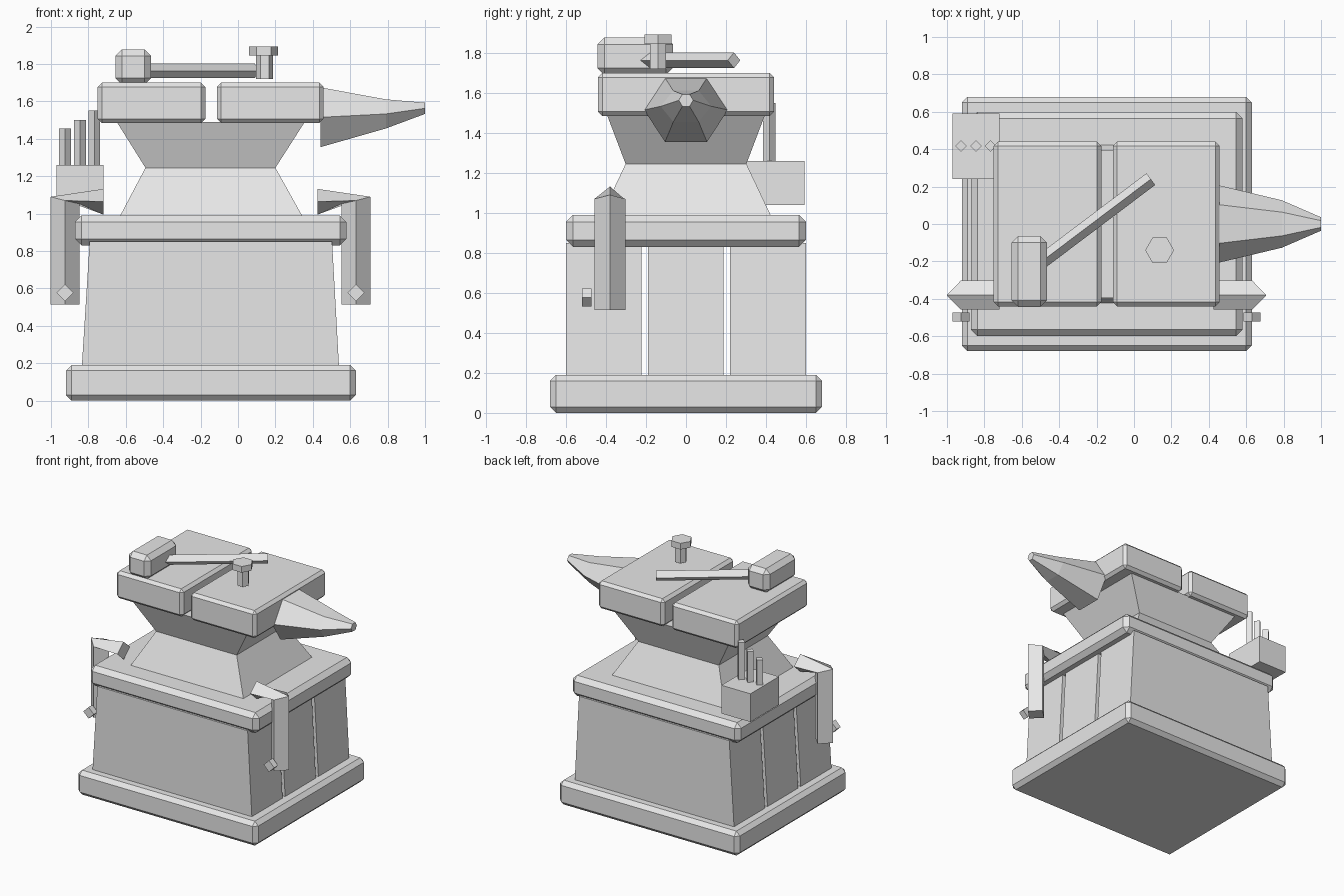
import bpy, bmesh, math
from mathutils import Vector

if "Cube" in bpy.data.objects:
    bpy.data.objects.remove(bpy.data.objects["Cube"])

mat = bpy.data.materials.new("light grey")
mat.diffuse_color = (0.8, 0.8, 0.8, 1)
mat.use_nodes = True
mat.node_tree.nodes["Principled BSDF"].inputs["Base Color"].default_value = mat.diffuse_color
MID = -0.147  # centre line of the stand


def loft(name, rings):
    """Skin a list of equal-length rings and cap both ends."""
    bm = bmesh.new()
    loops = [[bm.verts.new(p) for p in ring] for ring in rings]
    n = len(loops[0])
    for a, b in zip(loops, loops[1:]):
        for i in range(n):
            j = (i + 1) % n
            bm.faces.new((a[i], a[j], b[j], b[i]))
    bm.faces.new(loops[0][::-1])
    bm.faces.new(loops[-1])
    bmesh.ops.recalc_face_normals(bm, faces=bm.faces)
    me = bpy.data.meshes.new(name)
    bm.to_mesh(me)
    bm.free()
    me.materials.append(mat)
    ob = bpy.data.objects.new(name, me)
    bpy.context.collection.objects.link(ob)
    return ob


def rect(x0, x1, y0, y1, z):
    return [(x0, y0, z), (x1, y0, z), (x1, y1, z), (x0, y1, z)]


def box(name, x0, x1, y0, y1, z0, z1, bevel=0):
    ob = loft(name, [rect(x0, x1, y0, y1, z0), rect(x0, x1, y0, y1, z1)])
    if bevel:
        m = ob.modifiers.new("chamfer", 'BEVEL')
        m.width = bevel
        m.segments = 1
    return ob


def rod(name, start, end, r, sides):
    """Prism between two points, with a corner pointing up or along x."""
    a, b = Vector(start), Vector(end)
    d = (b - a).normalized()
    u = Vector((1, 0, 0)) if abs(d.z) > 0.9 else Vector((0, 0, 1))
    v = d.cross(u)
    ang = [2 * math.pi * i / sides for i in range(sides)]
    return loft(name, [[p + r * (math.cos(t) * u + math.sin(t) * v) for t in ang]
                       for p in (a, b)])


# Stand: plinth, three tapered slabs, cap
box("plinth", -0.92, 0.63, -0.68, 0.68, 0, 0.19, 0.03)
for i, (y0, y1) in enumerate([(-0.6, -0.222), (-0.19, 0.188), (0.22, 0.6)]):
    loft(f"stand_slab_{i + 1}", [rect(-0.835, 0.54, y0, y1, 0.18),
                                 rect(-0.793, 0.503, y0, y1, 0.85)])
box("stand_cap", -0.872, 0.58, -0.6, 0.6, 0.83, 0.99, 0.035)

# Anvil waist and split face
loft("anvil_waist", [rect(-0.632, 0.345, -0.425, 0.425, 0.985),
                     rect(-0.495, 0.2, -0.302, 0.302, 1.245),
                     rect(-0.648, 0.357, -0.395, 0.395, 1.49)])
box("anvil_face_left", -0.75, -0.175, -0.44, 0.44, 1.485, 1.7, 0.022)
box("anvil_face_right", -0.112, 0.457, -0.44, 0.44, 1.485, 1.7, 0.022)

# Horn: hexagonal sections given as x, centre z, half width, half height
horn = []
for x, z, w, h in [(0.44, 1.515, 0.21, 0.16), (0.79, 1.533, 0.127, 0.078),
                   (1.0, 1.563, 0.036, 0.03)]:
    horn.append([(x, w * math.cos(i * math.pi / 3),
                  z + h * math.sin(i * math.pi / 3) / math.sin(math.pi / 3))
                 for i in range(6)])
loft("anvil_horn", horn)

# Hammer and bolt on the face
box("hammer_head", -0.655, -0.465, -0.443, -0.065, 1.69, 1.878, 0.035)
rod("hammer_handle", (-0.56, -0.25, 1.763), (0.09, 0.24, 1.763), 0.039, 4)
rod("bolt_shaft", (0.142, -0.14, 1.72), (0.142, -0.14, 1.85), 0.045, 6)
rod("bolt_head", (0.137, -0.14, 1.845), (0.137, -0.14, 1.893), 0.077, 6)

# Tool box with three rods
box("tool_box", -0.97, -0.72, 0.24, 0.592, 1.04, 1.26)
for i, (x, top) in enumerate([(-0.925, 1.455), (-0.845, 1.5), (-0.768, 1.55)]):
    rod(f"tool_rod_{i + 1}", (x, 0.417, 1.2), (x, 0.417, top), 0.031, 4)

# Bent side hooks with pegs, one on each side
Y = -0.38
for side, s in (("left", -1), ("right", 1)):
    def pt(x, y, z):
        return (MID + s * x, y, z)
    loft(f"{side}_hook", [
        [pt(0.573, Y, 1.132), pt(0.573, Y - 0.078, 1.064),
         pt(0.573, Y, 0.995), pt(0.573, Y + 0.078, 1.064)],
        [pt(0.855, Y, 1.09), pt(0.778, Y - 0.078, 1.07),
         pt(0.7, Y, 1.052), pt(0.778, Y + 0.078, 1.07)],
        [pt(0.855, Y, 0.515), pt(0.778, Y - 0.078, 0.515),
         pt(0.7, Y, 0.515), pt(0.778, Y + 0.078, 0.515)]])
    rod(f"{side}_hook_peg", pt(0.778, -0.52, 0.577), pt(0.778, -0.472, 0.577), 0.045, 4)
